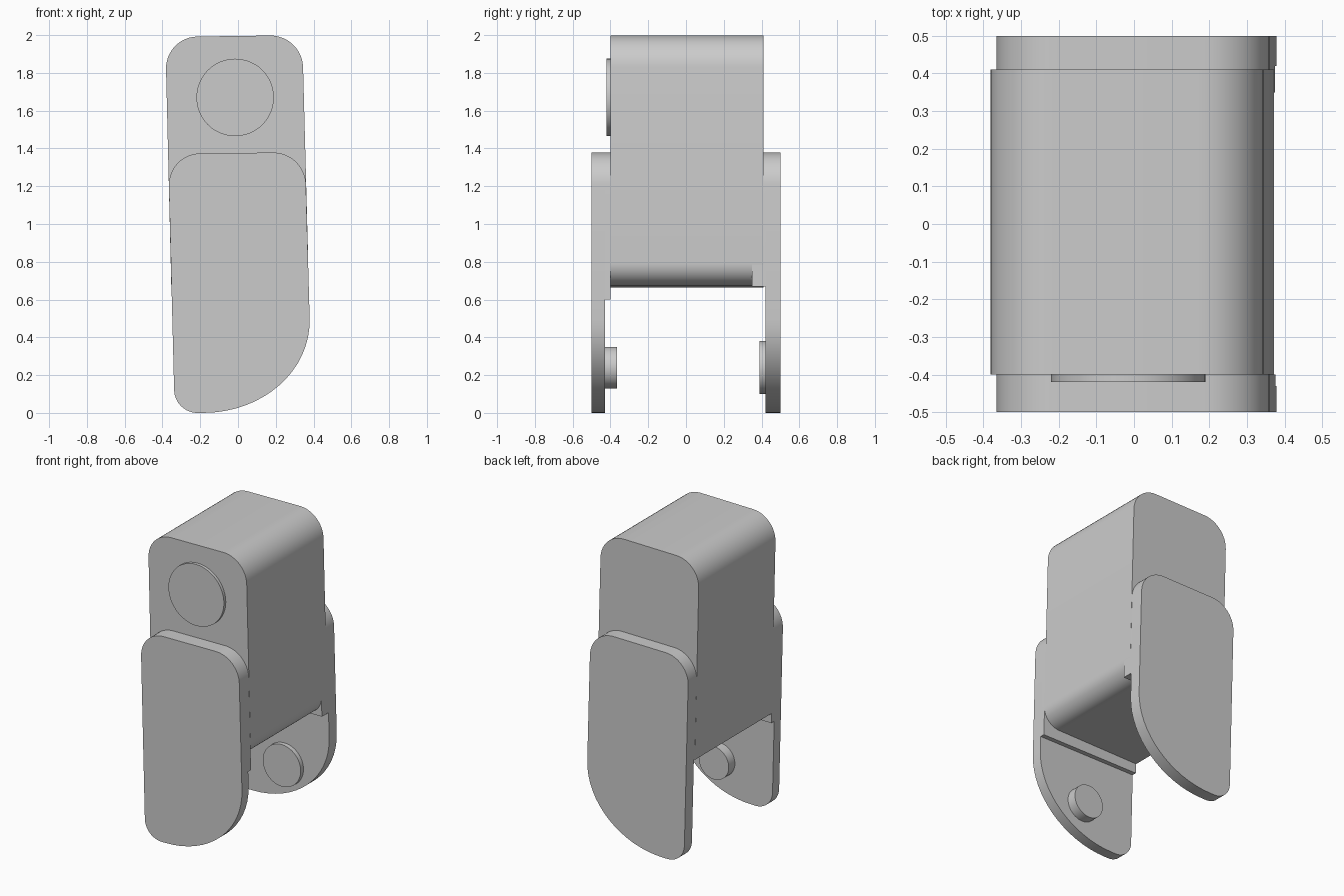
import bpy, bmesh, math
from mathutils import Vector, Matrix

old = bpy.data.objects.get("Cube")
if old:
    bpy.data.objects.remove(old, do_unlink=True)

GREY = (0.6, 0.6, 0.6, 1.0)
mat = bpy.data.materials.new("plain grey")
mat.use_nodes = True
mat.diffuse_color = GREY
mat.node_tree.nodes["Principled BSDF"].inputs["Base Color"].default_value = GREY


def rounded(corners, steps=12):
    """Round each (x, z, distance_in, distance_out) corner with a curve."""
    pts, n = [], len(corners)
    for i, (x, z, d_in, d_out) in enumerate(corners):
        p = Vector((x, z))
        if d_in == 0:
            pts.append(p)
            continue
        a = p + (Vector(corners[i - 1][:2]) - p).normalized() * d_in
        b = p + (Vector(corners[(i + 1) % n][:2]) - p).normalized() * d_out
        a2, b2 = a.lerp(p, 0.552), b.lerp(p, 0.552)
        for s in range(steps + 1):
            t = s / steps
            u = 1 - t
            pts.append(a * u**3 + a2 * 3 * u * u * t + b2 * 3 * u * t * t + b * t**3)
    return pts


def clip(pts, level, sign):
    """Keep the part of an outline above (sign 1) or below (sign -1) a height."""
    out = []
    for p, q in zip(pts, pts[1:] + pts[:1]):
        dp, dq = (p.y - level) * sign, (q.y - level) * sign
        if dp >= 0:
            out.append(p)
        if dp * dq < 0:
            out.append(p.lerp(q, dp / (dp - dq)))
    return out


def finish(name, bm):
    bmesh.ops.recalc_face_normals(bm, faces=bm.faces[:])
    mesh = bpy.data.meshes.new(name)
    bm.to_mesh(mesh)
    bm.free()
    mesh.materials.append(mat)
    obj = bpy.data.objects.new(name, mesh)
    bpy.context.collection.objects.link(obj)
    bpy.ops.object.select_all(action='DESELECT')
    obj.select_set(True)
    bpy.context.view_layer.objects.active = obj
    bpy.ops.object.shade_smooth_by_angle(angle=math.radians(30))


def slab(name, pts, y0, y1):
    """Extrude an xz outline from y0 to y1."""
    bm = bmesh.new()
    face = bm.faces.new([bm.verts.new((p.x, y0, p.y)) for p in pts])
    new = bmesh.ops.extrude_face_region(bm, geom=[face])["geom"]
    bmesh.ops.translate(bm, vec=(0, y1 - y0, 0),
                        verts=[g for g in new if isinstance(g, bmesh.types.BMVert)])
    finish(name, bm)


def disc(name, x, z, radius, y0, y1):
    bm = bmesh.new()
    bmesh.ops.create_cone(bm, cap_ends=True, segments=48, radius1=radius, radius2=radius,
                          depth=y1 - y0,
                          matrix=Matrix.Translation((x, (y0 + y1) / 2, z))
                          @ Matrix.Rotation(math.pi / 2, 4, 'X'))
    finish(name, bm)


# Outlines: tapered block, and side plate with a large swept lower corner
body = rounded([(-0.385, 1.99, .17, .17), (0.34, 2.0, .17, .17),
                (0.375, 0.675, .12, .12), (-0.353, 0.665, 0, 0)])
plate = rounded([(-0.37, 1.372, .17, .17), (0.355, 1.38, .17, .17),
                 (0.393, 0.0, .5, .58), (-0.335, 0.0, .12, .12)], 16)

# Central block
slab("body", body, -0.40, 0.41)

# Front plate with its thicker upper part
slab("front_plate", plate, -0.50, -0.43)
slab("front_plate_step", clip(plate, 0.60, 1), -0.43, -0.40)

# Back plate, its thicker upper part and the small corner block under the body
slab("back_plate", plate, 0.42, 0.50)
slab("back_plate_step", clip(plate, 0.668, 1), 0.41, 0.42)
corner = [p for p in clip(clip(plate, 0.668, 1), 0.80, -1)]
corner = [Vector((max(p.x, 0.20), p.y)) for p in corner]
slab("back_corner_block", corner, 0.35, 0.41)

# Round button on the front and the pins inside the plates
disc("front_button", -0.015, 1.67, 0.205, -0.42, -0.39)
disc("front_pin", 0.05, 0.24, 0.11, -0.44, -0.365)
disc("back_pin", 0.05, 0.24, 0.14, 0.39, 0.43)
